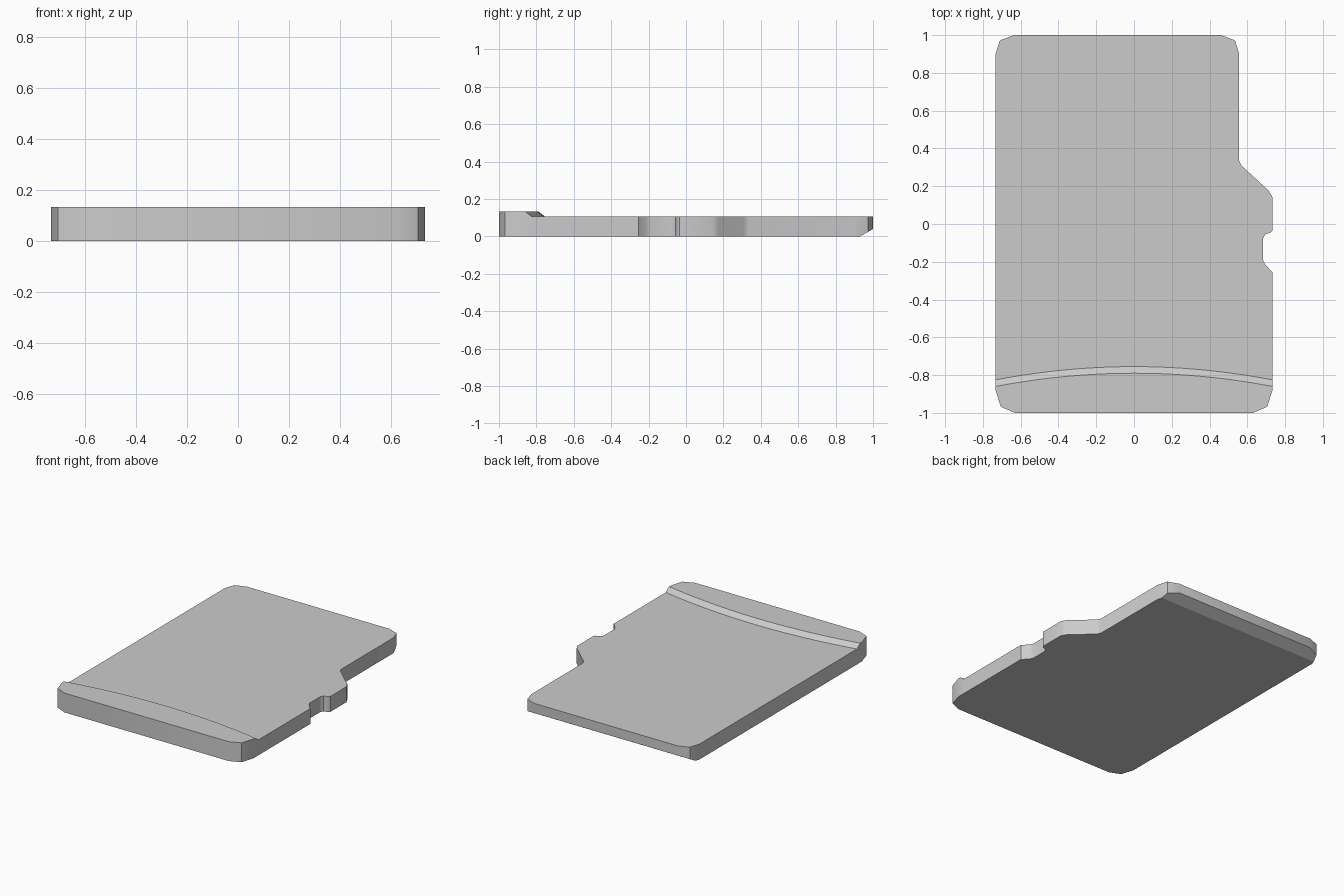
import bpy
import bmesh
from mathutils import Vector

cube = bpy.data.objects.get("Cube")
if cube:
    bpy.data.objects.remove(cube, do_unlink=True)

BODY_TOP, LIP_TOP, HALF_W = 0.107, 0.134, 0.733

grey = bpy.data.materials.new("plain grey")
grey.use_nodes = True
colour = (0.6, 0.6, 0.6, 1)
grey.diffuse_color = colour
grey.node_tree.nodes["Principled BSDF"].inputs["Base Color"].default_value = colour

# Outline of the grip end, counter-clockwise from its left edge
front_corner = [(HALF_W, -0.88), (0.705, -0.968), (0.63, -1)]
front = [(-x, y) for x, y in front_corner] + front_corner[::-1]

# Curved step between grip and card
STEPS = 20
arc = []
for i in range(STEPS + 1):
    t = 1 - 2 * i / STEPS
    arc.append((HALF_W * t, -0.755 - 0.07 * t * t))

# Outline of the card with side notch, shoulder and rounded back corners
side = [(HALF_W, -0.255), (0.695, -0.215), (0.683, -0.19), (0.683, -0.075),
        (0.695, -0.055), (0.725, -0.045), (HALF_W, -0.035),
        (HALF_W, 0.14), (0.715, 0.175), (0.57, 0.308), (0.557, 0.335)]
back = [(0.557, 0.9), (0.535, 0.972), (0.46, 1),
        (-0.635, 1), (-0.71, 0.972), (-HALF_W, 0.9)]

bm = bmesh.new()


def points(outline):
    return [bm.verts.new((x, y, 0)) for x, y in outline]


arc_verts = points(arc)
grip = bm.faces.new(points(front) + arc_verts)
card = bm.faces.new(arc_verts[::-1] + points(side + back))


def raise_faces(faces, height, keep):
    new = bmesh.ops.extrude_face_region(bm, geom=faces, use_keep_orig=keep)["geom"]
    verts = [g for g in new if isinstance(g, bmesh.types.BMVert)]
    bmesh.ops.translate(bm, verts=verts, vec=(0, 0, height))
    return verts, [g for g in new if isinstance(g, bmesh.types.BMFace)]


# Card thickness, then the raised grip with a sloping step
_, tops = raise_faces([grip, card], BODY_TOP, True)
grip_top = min(tops, key=lambda f: f.calc_center_median().y)
raised, _ = raise_faces([grip_top], LIP_TOP - BODY_TOP, False)
bmesh.ops.delete(bm, geom=[f for f in [grip_top] if f.is_valid], context="FACES")
for v in raised:
    if v.co.y > -0.87:
        v.co.y -= 0.035

# Slanted cut under the insertion edge
bmesh.ops.recalc_face_normals(bm, faces=bm.faces[:])
cut = bmesh.ops.bisect_plane(bm, geom=bm.verts[:] + bm.edges[:] + bm.faces[:],
                             plane_co=(0, 0.93, 0),
                             plane_no=Vector((0, 0.04, -0.07)).normalized(),
                             clear_outer=True)
bmesh.ops.holes_fill(bm, edges=[e for e in bm.edges if e.is_boundary])
bmesh.ops.recalc_face_normals(bm, faces=bm.faces[:])

mesh = bpy.data.meshes.new("card_body")
bm.to_mesh(mesh)
bm.free()
mesh.materials.append(grey)
body = bpy.data.objects.new("card_body", mesh)
bpy.context.collection.objects.link(body)
bpy.context.view_layer.objects.active = body
body.select_set(True)
bpy.ops.object.shade_smooth_by_angle(angle=0.5)
